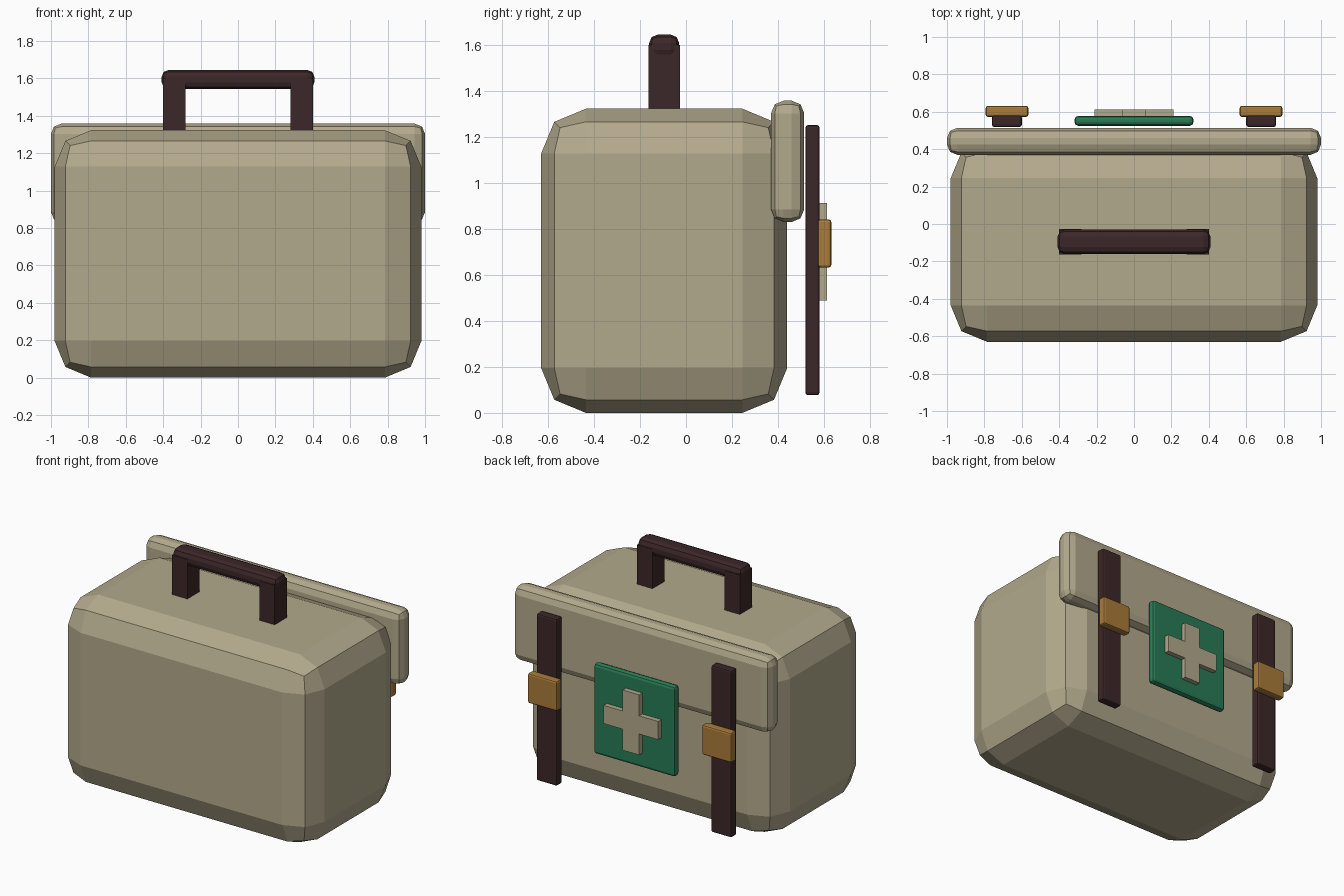
import bpy
import bmesh

cube = bpy.data.objects.get("Cube")
if cube:
    bpy.data.objects.remove(cube, do_unlink=True)


def make_material(name, rgb):
    mat = bpy.data.materials.new(name)
    mat.use_nodes = True
    colour = (*rgb, 1.0)
    mat.diffuse_color = colour
    mat.node_tree.nodes["Principled BSDF"].inputs["Base Color"].default_value = colour
    return mat


CANVAS = make_material("khaki canvas", (0.45, 0.40, 0.265))
LEATHER = make_material("dark leather", (0.046, 0.020, 0.021))
BRASS = make_material("brass", (0.40, 0.20, 0.042))
GREEN = make_material("green patch", (0.021, 0.20, 0.09))


def add_object(name, bm, mat, bevel=0, segments=2):
    """Turn a bmesh into a flat-shaded object with optional rounded edges."""
    mesh = bpy.data.meshes.new(name)
    bm.to_mesh(mesh)
    bm.free()
    mesh.materials.append(mat)
    obj = bpy.data.objects.new(name, mesh)
    bpy.context.collection.objects.link(obj)
    if bevel:
        mod = obj.modifiers.new("rounded edges", 'BEVEL')
        mod.width = bevel
        mod.segments = segments
        mod.limit_method = 'NONE'
    return obj


def box(name, x, y, z, mat, bevel=0, segments=2):
    """Box given by its (min, max) range on each axis."""
    bm = bmesh.new()
    bmesh.ops.create_cube(bm, size=1)
    for v in bm.verts:
        v.co = [r[0] + (c + 0.5) * (r[1] - r[0]) for c, r in zip(v.co, (x, y, z))]
    return add_object(name, bm, mat, bevel, segments)


# Bag body and the closing flap on the back
box("bag_body", (-0.98, 0.98), (-0.63, 0.44), (0, 1.323), CANVAS, 0.195)
box("flap", (-1, 1), (0.37, 0.514), (0.83, 1.358), CANVAS, 0.055)

# Carrying handle
box("handle_grip", (-0.408, 0.408), (-0.16, -0.03), (1.543, 1.645), LEATHER, 0.036)

# Paired posts, straps and buckles
for side, s in (("left", 1), ("right", -1)):
    post = sorted((0.28 * s, 0.40 * s))
    box(side + "_handle_post", post, (-0.163, -0.027), (1.28, 1.60), LEATHER)
    strap = sorted((0.60 * s, 0.76 * s))
    box(side + "_strap", strap, (0.519, 0.581), (0.077, 1.252), LEATHER, 0.012)
    buckle = sorted((0.565 * s, 0.793 * s))
    box(side + "_buckle", buckle, (0.573, 0.632), (0.632, 0.842), BRASS, 0.012)

# Patch with a raised cross
MID = 0.70
box("patch", (-0.318, 0.318), (0.525, 0.578), (MID - 0.318, MID + 0.318), GREEN, 0.02)

a, b = 0.064, 0.212
corner = [(b, -a), (b, a), (a, a)]
outline = []
for turn in range(4):
    outline += corner
    corner = [(-v, u) for u, v in corner]
bm = bmesh.new()
face = bm.faces.new([bm.verts.new((u, 0.572, MID + v)) for u, v in outline])
extruded = bmesh.ops.extrude_face_region(bm, geom=[face])["geom"]
for v in extruded:
    if isinstance(v, bmesh.types.BMVert):
        v.co.y = 0.613
bmesh.ops.recalc_face_normals(bm, faces=bm.faces)
add_object("patch_cross", bm, CANVAS)
